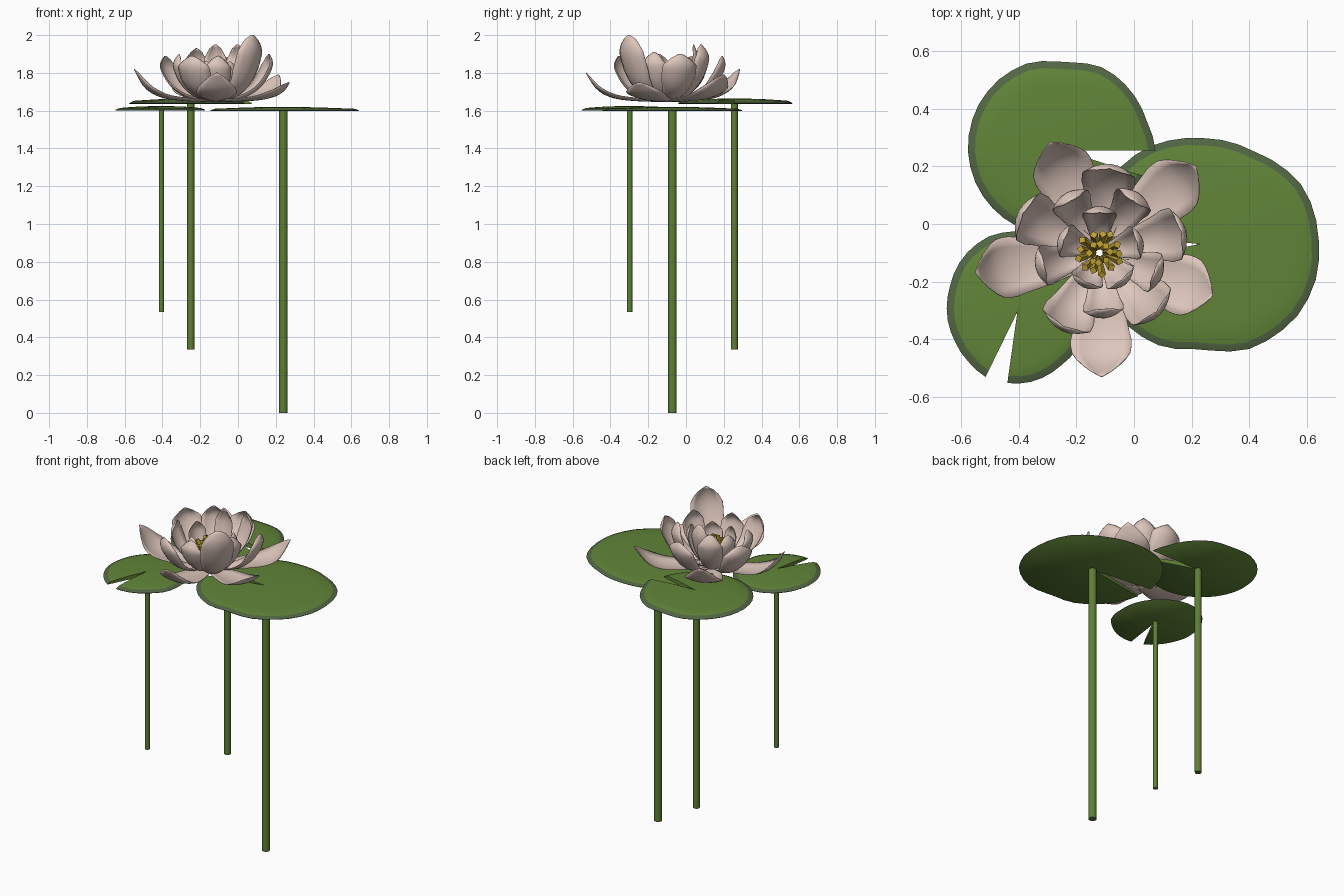
import bpy, bmesh, math, random
from mathutils import Vector

if "Cube" in bpy.data.objects:
    bpy.data.objects.remove(bpy.data.objects["Cube"])

random.seed(4)


def material(name, rgb):
    m = bpy.data.materials.new(name)
    m.diffuse_color = (*rgb, 1)
    m.use_nodes = True
    m.node_tree.nodes["Principled BSDF"].inputs["Base Color"].default_value = m.diffuse_color
    return m


GREEN = material("leaf green", (0.120, 0.235, 0.040))
RIM = material("dull rim green", (0.085, 0.135, 0.058))
STEM = material("stem green", (0.110, 0.215, 0.036))
PETAL = material("pale pink", (0.72, 0.565, 0.50))
GOLD = material("stamen gold", (0.52, 0.36, 0.03))


def finish(bm, name, mats, angle=35):
    me = bpy.data.meshes.new(name)
    bmesh.ops.recalc_face_normals(bm, faces=bm.faces)
    bm.to_mesh(me)
    bm.free()
    ob = bpy.data.objects.new(name, me)
    bpy.context.collection.objects.link(ob)
    for m in mats:
        me.materials.append(m)
    bpy.ops.object.select_all(action='DESELECT')
    ob.select_set(True)
    bpy.context.view_layer.objects.active = ob
    bpy.ops.object.shade_smooth_by_angle(angle=math.radians(angle))
    return ob


def lerp_table(table, x):
    for (a, ra), (b, rb) in zip(table, table[1:]):
        if x <= b:
            return ra + (rb - ra) * (x - a) / (b - a)
    return table[-1][1]


# Lily pad: domed, notched disc with a sloping dull rim and flat underside
def pad(name, cx, cy, base, dome, outline, n=36):
    bm = bmesh.new()
    a0, a1 = outline[0][0], outline[-1][0]
    apex = bm.verts.new((cx, cy, base + dome))
    under = bm.verts.new((cx, cy, base))
    rings = [[], [], [], [], []]
    for i in range(n + 1):
        deg = a0 + (a1 - a0) * i / n
        r = lerp_table(outline, deg)
        d = Vector((math.cos(math.radians(deg)), math.sin(math.radians(deg))))
        radii = (0.45 * r, 0.75 * r, r - 0.025, r, r - 0.004)
        zs = (dome * 0.9, dome * 0.7, dome * 0.48 + 0.002, 0.004, 0)
        for ring, rr, z in zip(rings, radii, zs):
            ring.append(bm.verts.new((cx + d.x * rr, cy + d.y * rr, base + z)))
    for i in range(n):
        bm.faces.new((apex, rings[0][i], rings[0][i + 1]))
        for k in range(4):
            f = bm.faces.new((rings[k][i], rings[k + 1][i],
                              rings[k + 1][i + 1], rings[k][i + 1]))
            f.material_index = 1 if k >= 2 else 0
        bm.faces.new((under, rings[4][i + 1], rings[4][i]))
    for i in (0, n):    # notch walls
        bm.faces.new([apex] + [ring[i] for ring in rings] + [under])
    finish(bm, name, [GREEN, RIM], 50)


pad("large_pad", 0.23, -0.07, 1.597, 0.023, [
    (-170, .38), (-135, .38), (-110, .38), (-90, .362), (-65, .402), (-35, .42),
    (-15, .42), (0, .412), (28, .41), (60, .372), (90, .368), (120, .383),
    (136, .385), (174, .38)])
pad("back_pad", -0.24, 0.255, 1.636, 0.029, [
    (0, .315), (20, .302), (45, .31), (65, .317), (90, .305), (113, .33),
    (133, .337), (155, .34), (180, .337), (200, .33), (225, .318), (250, .305),
    (290, .29), (342, .29)])
pad("small_pad", -0.405, -0.305, 1.600, 0.025, [
    (-98, .25), (-80, .248), (-50, .24), (-30, .245), (0, .232), (45, .25),
    (90, .28), (112, .28), (135, .267), (160, .25), (180, .245), (205, .24),
    (225, .243), (244, .252)])


# Stems: straight cylinders
def stem(name, x, y, r, z0, z1):
    bm = bmesh.new()
    res = bmesh.ops.create_cone(bm, cap_ends=True, segments=12, radius1=r,
                                radius2=r, depth=z1 - z0)
    bmesh.ops.translate(bm, verts=res["verts"], vec=(x, y, (z0 + z1) / 2))
    finish(bm, name, [STEM])


stem("large_stem", 0.24, -0.072, 0.023, 0.0, 1.598)
stem("back_stem", -0.25, 0.256, 0.019, 0.335, 1.645)
stem("small_stem", -0.405, -0.298, 0.014, 0.535, 1.605)

# Flower petals: curved, cupped blades around a common centre
CX, CY, Z0 = -0.12, -0.10, 1.648
POINTED = [(0, .35), (.3, .75), (.6, 1), (.75, .92), (.88, .52), (1, .03)]
ROUNDED = [(0, .3), (.25, .7), (.5, 1), (.7, 1), (.85, .75), (.95, .42), (1, .1)]


def spline(pts, t):
    x = t * (len(pts) - 1)
    i = min(int(x), len(pts) - 2)
    u = x - i
    p = [Vector(pts[max(0, min(len(pts) - 1, i + k))]) for k in (-1, 0, 1, 2)]
    return 0.5 * (2 * p[1] + (p[2] - p[0]) * u
                  + (2 * p[0] - 5 * p[1] + 4 * p[2] - p[3]) * u * u
                  + (3 * p[1] - p[0] - 3 * p[2] + p[3]) * u ** 3)


def petal(name, deg, reach, top, half, path, widths, cup, rows=14, cols=6):
    bm = bmesh.new()
    a = math.radians(deg)
    out = Vector((math.cos(a), math.sin(a), 0))
    side = Vector((-math.sin(a), math.cos(a), 0))
    up = Vector((0, 0, 1))
    h = top - Z0
    pts = [(r * reach, z * h) for r, z in path]
    grid = []
    for i in range(rows + 1):
        t = i / rows
        p = spline(pts, t)
        tan = (spline(pts, min(1, t + .02)) - spline(pts, max(0, t - .02))).normalized()
        nrm = out * -tan.y + up * tan.x
        w = half * lerp_table(widths, t)
        c = Vector((CX, CY, Z0)) + out * p.x + up * p.y
        row = []
        for j in range(cols + 1):
            s = 2 * j / cols - 1
            row.append(bm.verts.new(c + side * (w * s) + nrm * (cup * w * s * s)))
        grid.append(row)
    for i in range(rows):
        for j in range(cols):
            bm.faces.new((grid[i][j], grid[i + 1][j], grid[i + 1][j + 1], grid[i][j + 1]))
    ob = finish(bm, name, [PETAL], 60)
    sol = ob.modifiers.new("thin", 'SOLIDIFY')
    sol.thickness = 0.003
    sol.offset = 0


FLAT = [(.05, 0), (.35, .02), (.65, .12), (.86, .42), (1, 1)]
BOWL = [(.08, .01), (.45, .06), (.76, .27), (.95, .6), (1, .83), (.95, 1)]
CUP = [(.1, .02), (.5, .1), (.82, .36), (.98, .65), (1, .83), (.88, 1)]
LAYERS = {
    "outer_petal": (FLAT, POINTED, 0.108, 0.2, [
        (-89, .43, 1.80), (-21, .42, 1.75), (42, .45, 1.79), (114, .42, 1.82), (189, .435, 1.82)]),
    "middle_petal": (BOWL, ROUNDED, 0.092, 0.4, [
        (-46, .30, 2.0), (14, .31, 1.90), (83, .31, 1.89), (153, .315, 1.89), (244, .30, 1.89)]),
    "upper_petal": (CUP, ROUNDED, 0.07, 0.4, [
        (-86, .225, 1.89), (-20, .23, 1.91), (57, .245, 1.95), (119, .235, 1.93), (193, .225, 1.90)]),
    "inner_petal": (CUP, ROUNDED, 0.058, 0.45, [
        (-50, .14, 1.86), (16, .155, 1.88), (90, .16, 1.95), (160, .15, 1.88), (245, .13, 1.86)]),
}
for layer, (path, widths, half, cup, items) in LAYERS.items():
    for k, (deg, reach, top) in enumerate(items):
        petal(f"{layer}_{k + 1}", deg, reach, top, half, path, widths, cup)

# Stamens: small flared square rods fanning out of the centre
bm = bmesh.new()
for count, lean, top in ((13, 0.068, 1.80), (8, 0.036, 1.815)):
    for k in range(count):
        a = 2 * math.pi * (k + random.uniform(-.2, .2)) / count
        d = Vector((math.cos(a), math.sin(a), 0))
        foot = Vector((CX, CY, 1.65)) + d * 0.015
        tip = Vector((CX, CY, top + random.uniform(-.015, .015))) + d * (lean + random.uniform(-.006, .01))
        axis = tip - foot
        res = bmesh.ops.create_cone(bm, cap_ends=True, segments=4, radius1=0.005,
                                    radius2=0.014, depth=axis.length)
        rot = axis.to_track_quat('Z', 'Y').to_matrix()
        bmesh.ops.rotate(bm, verts=res["verts"], cent=(0, 0, 0), matrix=rot)
        bmesh.ops.translate(bm, verts=res["verts"], vec=(foot + tip) / 2)
finish(bm, "stamens", [GOLD], 20)
